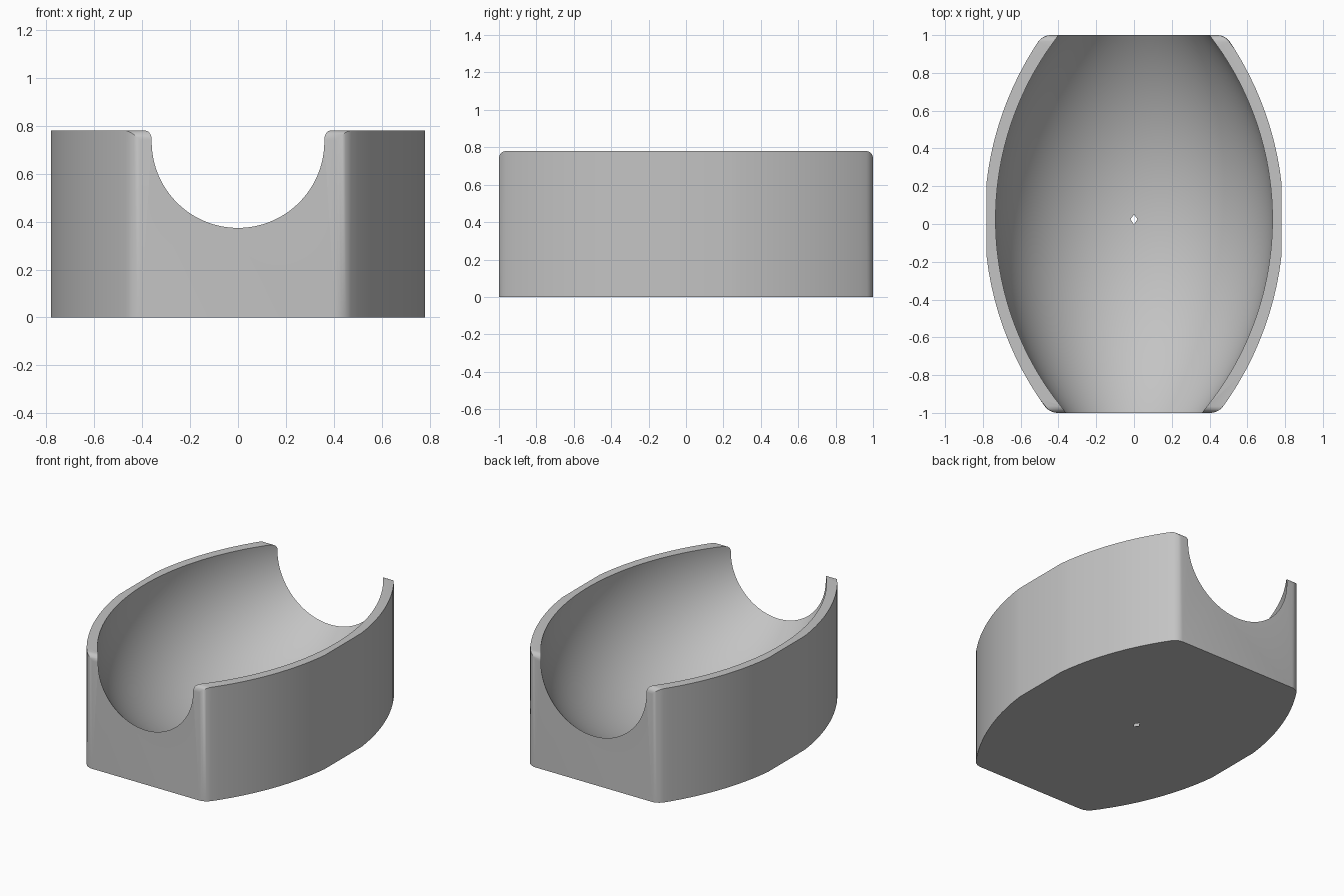
import bpy, bmesh, math
from mathutils import Vector

default = bpy.data.objects.get("Cube")
if default:
    bpy.data.objects.remove(default)

HEIGHT = 0.78       # also the half width at the flattened flanks
Y_MID = 0.025       # widest point of the barrel curves
AXIS_Z = 0.734      # height of the hollow's axis
FRONT, BACK = -1.0, 1.0

grey = bpy.data.materials.new("light grey")
grey.use_nodes = True
colour = (0.55, 0.55, 0.55, 1)
grey.diffuse_color = colour
grey.node_tree.nodes["Principled BSDF"].inputs["Base Color"].default_value = colour


def arc(dy, apex, radius):
    """Half width of a barrel curve at a distance from its widest point."""
    return apex - radius + math.sqrt(radius * radius - dy * dy)


def spread(start, end, steps):
    return [start + (end - start) * i / steps for i in range(steps + 1)]


def make_object(name, bm):
    bmesh.ops.recalc_face_normals(bm, faces=bm.faces)
    mesh = bpy.data.meshes.new(name)
    bm.to_mesh(mesh)
    bm.free()
    mesh.materials.append(grey)
    obj = bpy.data.objects.new(name, mesh)
    bpy.context.collection.objects.link(obj)
    return obj


# Outer block: barrel outline with flattened flanks and square ends
ys = spread(FRONT, Y_MID - 0.2, 11) + spread(Y_MID + 0.2, BACK, 11)
side = [(min(HEIGHT, arc(y - Y_MID, 0.792, 1.695)), y) for y in ys]
outline = side + [(-x, y) for x, y in reversed(side)]
bm = bmesh.new()
base = bm.faces.new([bm.verts.new((x, y, 0)) for x, y in outline])
top = bmesh.ops.extrude_face_region(bm, geom=[base])["geom"]
bmesh.ops.translate(bm, vec=(0, 0, HEIGHT),
                    verts=[v for v in top if isinstance(v, bmesh.types.BMVert)])
bmesh.ops.recalc_face_normals(bm, faces=bm.faces)

# Round the upright corners and the top edges of both ends
end_edges = [e for e in bm.edges
             if all(abs(abs(v.co.y) - 1) < 1e-4 for v in e.verts)
             and max(v.co.z for v in e.verts) > 0.1]
bmesh.ops.bevel(bm, geom=end_edges, offset=0.04, offset_type='OFFSET',
                segments=5, profile=0.5, affect='EDGES')
cradle = make_object("cradle", bm)

# Barrel hollow: arc spun about the long axis, just piercing the floor
bm = bmesh.new()
profile = [(dy, arc(dy, AXIS_Z + 0.0003, 1.592)) for dy in spread(-1.12, 1.12, 64)]
points = [(profile[0][0], 0)] + profile + [(profile[-1][0], 0)]
verts = [bm.verts.new((0, Y_MID + dy, AXIS_Z - r)) for dy, r in points]
edges = [bm.edges.new(pair) for pair in zip(verts, verts[1:])]
bmesh.ops.spin(bm, geom=verts + edges, cent=Vector((0, Y_MID, AXIS_Z)),
               axis=(0, 1, 0), angle=math.tau, steps=192)
bmesh.ops.remove_doubles(bm, verts=bm.verts, dist=1e-5)
hollow = make_object("hollow_cutter", bm)
hollow.hide_render = True

cut = cradle.modifiers.new("hollow", 'BOOLEAN')
cut.operation = 'DIFFERENCE'
cut.solver = 'EXACT'
cut.object = hollow

# Apply the cut, discard the cutter and smooth the curved walls
bpy.ops.object.select_all(action='DESELECT')
cradle.select_set(True)
bpy.context.view_layer.objects.active = cradle
bpy.ops.object.modifier_apply(modifier=cut.name)
bpy.data.objects.remove(hollow)
bpy.ops.object.shade_smooth_by_angle(angle=math.radians(30))
